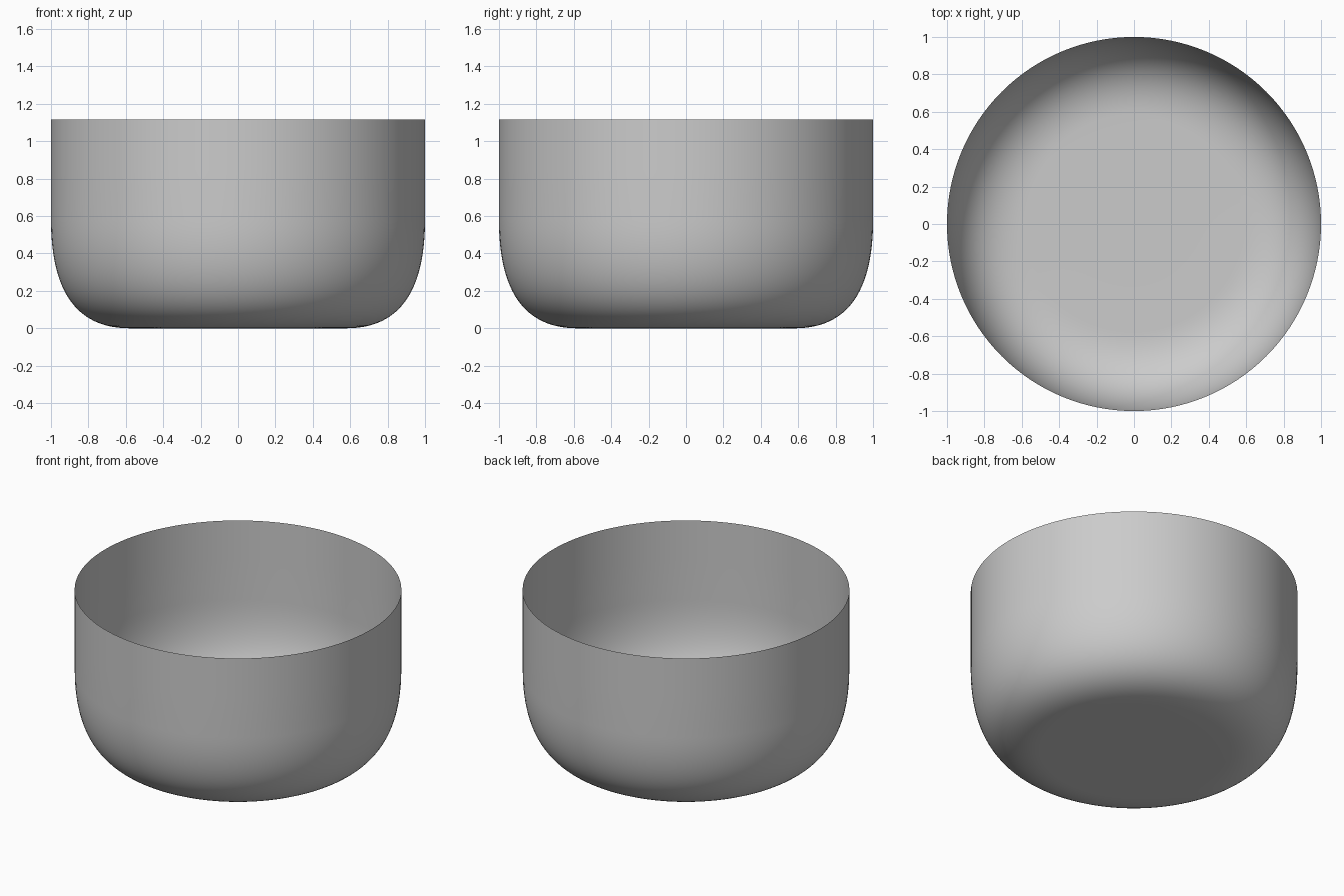
import bpy, bmesh, math

if "Cube" in bpy.data.objects:
    bpy.data.objects.remove(bpy.data.objects["Cube"])

SEGMENTS = 128
HEIGHT = 1.115

# profile: flat base, soft curved corner, straight wall
START, CORNER, END = (0.58, 0.0), (1.0, 0.0), (1.0, 0.58)
profile = [(0.3, 0.0)]
for i in range(25):
    t = i / 24
    profile.append(tuple((1 - t) ** 2 * a + 2 * t * (1 - t) * b + t * t * c
                         for a, b, c in zip(START, CORNER, END)))
profile += [(1.0, 0.85), (1.0, HEIGHT)]

# revolve the profile into a thin open shell
bm = bmesh.new()
rings = [[bm.verts.new((r * math.cos(2 * math.pi * k / SEGMENTS),
                        r * math.sin(2 * math.pi * k / SEGMENTS), z))
          for k in range(SEGMENTS)] for r, z in profile]
centre = bm.verts.new((0, 0, 0))
for k in range(SEGMENTS):
    n = (k + 1) % SEGMENTS
    bm.faces.new((centre, rings[0][n], rings[0][k]))
    for low, high in zip(rings, rings[1:]):
        bm.faces.new((low[k], low[n], high[n], high[k]))
for f in bm.faces:
    f.smooth = True

mesh = bpy.data.meshes.new("bowl")
bm.to_mesh(mesh)
bm.free()
bowl = bpy.data.objects.new("bowl", mesh)
bpy.context.collection.objects.link(bowl)
